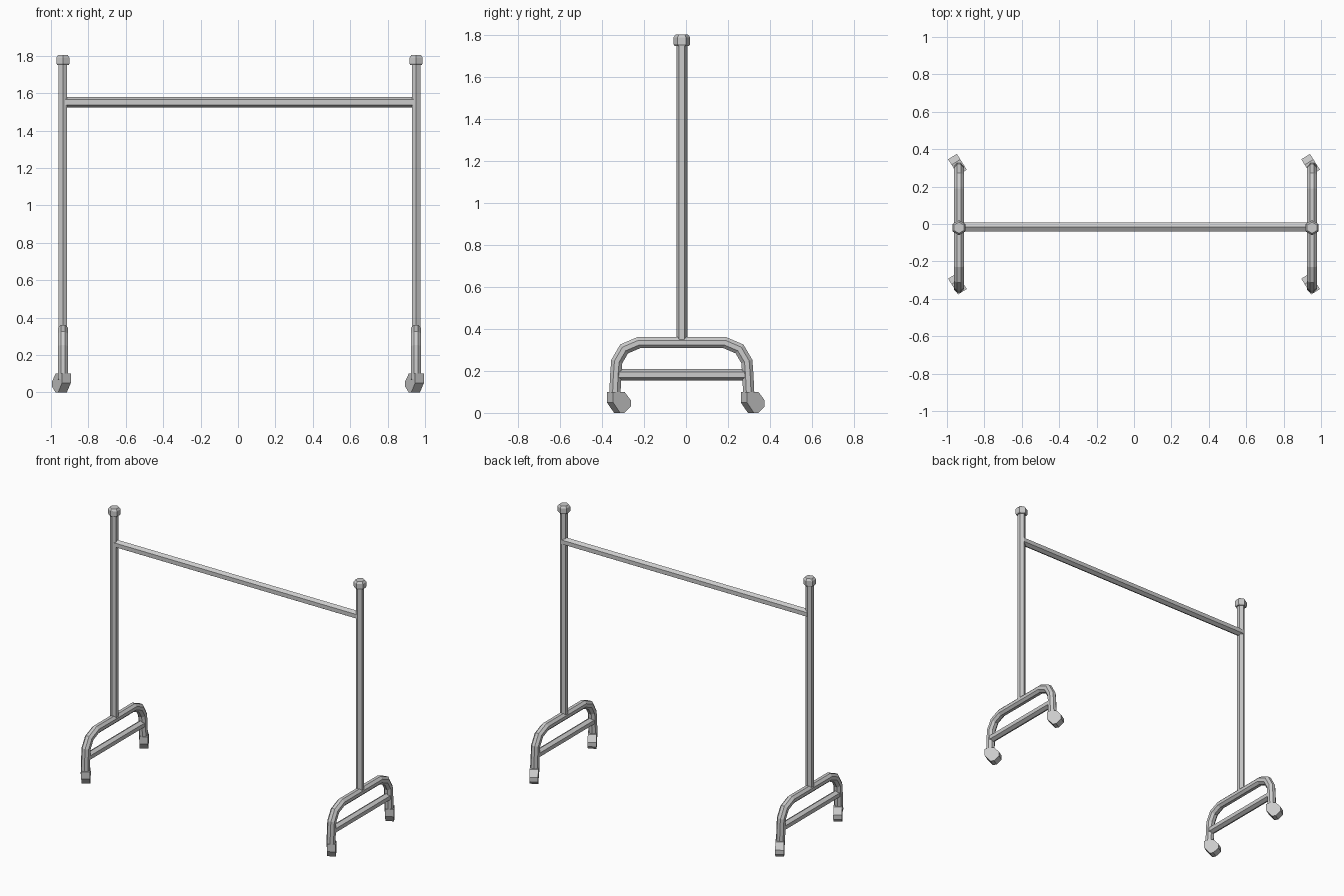
import bpy
import bmesh
import math
from mathutils import Vector, Matrix

cube = bpy.data.objects.get("Cube")
if cube:
    bpy.data.objects.remove(cube)

metal = bpy.data.materials.new("grey metal")
metal.use_nodes = True
GREY = (0.6, 0.6, 0.6, 1)
metal.diffuse_color = GREY
metal.node_tree.nodes["Principled BSDF"].inputs["Base Color"].default_value = GREY


def finish(bm, name):
    bmesh.ops.recalc_face_normals(bm, faces=bm.faces)
    mesh = bpy.data.meshes.new(name)
    bm.to_mesh(mesh)
    bm.free()
    mesh.materials.append(metal)
    obj = bpy.data.objects.new(name, mesh)
    bpy.context.collection.objects.link(obj)
    return obj


def sweep(name, path, radii, sides, normal, phase=0.0):
    """Mitred tube along a flat path; normal is perpendicular to the path's plane."""
    bm = bmesh.new()
    pts = [Vector(p) for p in path]
    normal = Vector(normal)
    rings = []
    for i, p in enumerate(pts):
        before = (p - pts[max(i - 1, 0)]).normalized()
        after = (pts[min(i + 1, len(pts) - 1)] - p).normalized()
        tangent = (before + after).normalized()
        stretch = 1 / max(tangent.dot(after), tangent.dot(before))
        side = tangent.cross(normal) * stretch
        ring = []
        for k in range(sides):
            a = phase + math.tau * k / sides
            ring.append(bm.verts.new(p + radii[i] * (side * math.cos(a) + normal * math.sin(a))))
        rings.append(ring)
    for lower, upper in zip(rings, rings[1:]):
        for k in range(sides):
            n = (k + 1) % sides
            bm.faces.new((lower[k], lower[n], upper[n], upper[k]))
    bm.faces.new(rings[0])
    bm.faces.new(rings[-1])
    return finish(bm, name)


def caster(name, x, y):
    """Chunky swivel caster: a side profile given thickness and turned to trail."""
    bm = bmesh.new()
    profile = [(-.05, .1), (.015, .1), (.05, .06), (.05, .03), (.015, 0), (-.01, 0), (-.05, .05)]
    face = bm.faces.new([bm.verts.new((-.0275, s, z)) for s, z in profile])
    extruded = bmesh.ops.extrude_face_region(bm, geom=[face])["geom"]
    moved = [v for v in extruded if isinstance(v, bmesh.types.BMVert)]
    bmesh.ops.translate(bm, verts=moved, vec=(.055, 0, 0))
    turn = Matrix.Translation((x, y, 0)) @ Matrix.Rotation(math.radians(32), 4, "Z")
    bmesh.ops.transform(bm, matrix=turn, verts=bm.verts)
    finish(bm, name)


X_AXIS, Y_AXIS = (1, 0, 0), (0, 1, 0)
MID_Y = -0.02
LEFT_X, RIGHT_X = 0.952, -0.936

# Half of the arched foot, as distance from the post and height
half_arch = [(.32, .07), (.315, .18), (.31, .245), (.275, .305), (.205, .335)]

for label, x in (("left", LEFT_X), ("right", RIGHT_X)):
    # Upright post with chamfered cap
    sweep(label + "_post", [(x, MID_Y, .33), (x, MID_Y, 1.77)], [.026] * 2, 6, X_AXIS)
    cap_heights = (1.75, 1.758, 1.79, 1.803)
    sweep(label + "_post_cap", [(x, MID_Y, z) for z in cap_heights],
          [.035, .04, .04, .03], 6, X_AXIS)

    # Arched foot and its lower brace
    arch = [(x, MID_Y - d, z) for d, z in half_arch]
    arch += [(x, MID_Y + d, z) for d, z in reversed(half_arch)]
    sweep(label + "_arched_foot", arch, [.029] * len(arch), 8, X_AXIS, math.pi / 8)
    sweep(label + "_brace", [(x, MID_Y - .315, .182), (x, MID_Y + .315, .182)],
          [.027] * 2, 6, X_AXIS)

    # Casters all trail the same way
    for end, d in (("front", -.3), ("back", .338)):
        caster(f"{label}_{end}_caster", x - .008, MID_Y + d)

# Hanging rail between the posts
sweep("hanging_rail", [(RIGHT_X, MID_Y + .004, 1.552), (LEFT_X, MID_Y + .004, 1.552)],
      [.028] * 2, 6, Y_AXIS)
